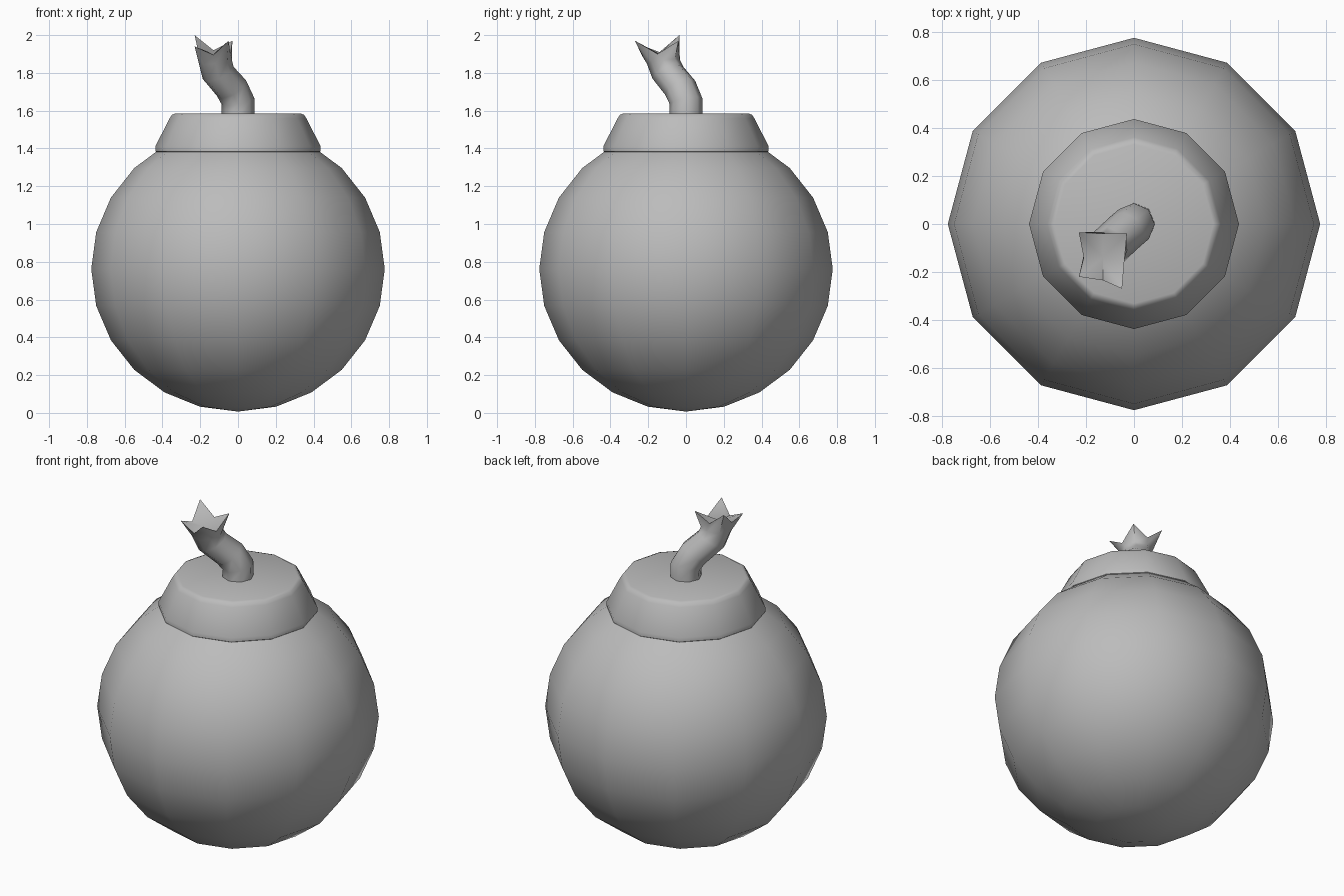
import bpy, bmesh, math
from mathutils import Vector

if "Cube" in bpy.data.objects:
    bpy.data.objects.remove(bpy.data.objects["Cube"])

iron = bpy.data.materials.new("grey")
iron.diffuse_color = (0.5, 0.5, 0.5, 1)
iron.use_nodes = True
iron.node_tree.nodes["Principled BSDF"].inputs["Base Color"].default_value = iron.diffuse_color


def finish(name, bm, angle):
    bmesh.ops.recalc_face_normals(bm, faces=bm.faces)
    me = bpy.data.meshes.new(name)
    bm.to_mesh(me)
    bm.free()
    me.materials.append(iron)
    ob = bpy.data.objects.new(name, me)
    bpy.context.collection.objects.link(ob)
    bpy.ops.object.select_all(action='DESELECT')
    ob.select_set(True)
    bpy.context.view_layer.objects.active = ob
    bpy.ops.object.shade_smooth_by_angle(angle=math.radians(angle))
    return ob


def ring(n, r):
    return [Vector((r * math.cos(2 * math.pi * i / n), r * math.sin(2 * math.pi * i / n), 0))
            for i in range(n)]


def loft(bm, rings):
    """Bridge successive rings of points, returning the vertex loops."""
    loops = [[bm.verts.new(p) for p in pts] for pts in rings]
    for a, b in zip(loops, loops[1:]):
        for i in range(len(a)):
            j = (i + 1) % len(a)
            bm.faces.new((a[i], a[j], b[j], b[i]))
    return loops


# round body: twelve sides, twelve bands
bm = bmesh.new()
bmesh.ops.create_uvsphere(bm, u_segments=12, v_segments=12, radius=1)
for v in bm.verts:
    v.co = Vector((v.co.x * 0.777, v.co.y * 0.777, v.co.z * 0.755 + 0.762))
finish("body", bm, 60)

# bevelled collar
bm = bmesh.new()
profile = [(0.425, 1.375), (0.438, 1.385), (0.438, 1.41), (0.362, 1.56), (0.35, 1.578), (0.332, 1.585)]
loops = loft(bm, [[p + Vector((0, 0, z)) for p in ring(12, r)] for r, z in profile])
bm.faces.new(loops[0])
bm.faces.new(loops[-1])
finish("collar", bm, 50)

# bent fuse, eight sides, flaring into a four-pointed frayed tip
path = [(0, 0, 1.57), (0, 0, 1.65), (-0.035, -0.03, 1.72),
        (-0.105, -0.095, 1.80), (-0.12, -0.12, 1.86)]
tangents = [(0, 0, 1), (-0.2, -0.18, 1), (-0.6, -0.55, 1), (-0.42, -0.4, 1), (-0.1, -0.13, 1)]
rings = []
for c, t in zip(path, tangents):
    q = Vector((0, 0, 1)).rotation_difference(Vector(t))
    rings.append([q @ p + Vector(c) for p in ring(8, 0.088)])
tip = [(-0.04, -0.15, 1.90), (-0.03, -0.04, 1.97), (-0.13, -0.04, 1.92), (-0.23, -0.035, 2.0),
       (-0.21, -0.14, 1.91), (-0.23, -0.22, 1.94), (-0.13, -0.235, 1.895), (-0.05, -0.27, 1.97)]
rings.append([Vector(p) for p in tip])
bm = bmesh.new()
loops = loft(bm, rings)
bm.faces.new(loops[0])
centre = bm.verts.new((-0.13, -0.14, 1.90))
for i in range(8):
    bm.faces.new((loops[-1][i], loops[-1][(i + 1) % 8], centre))
finish("fuse", bm, 65)
